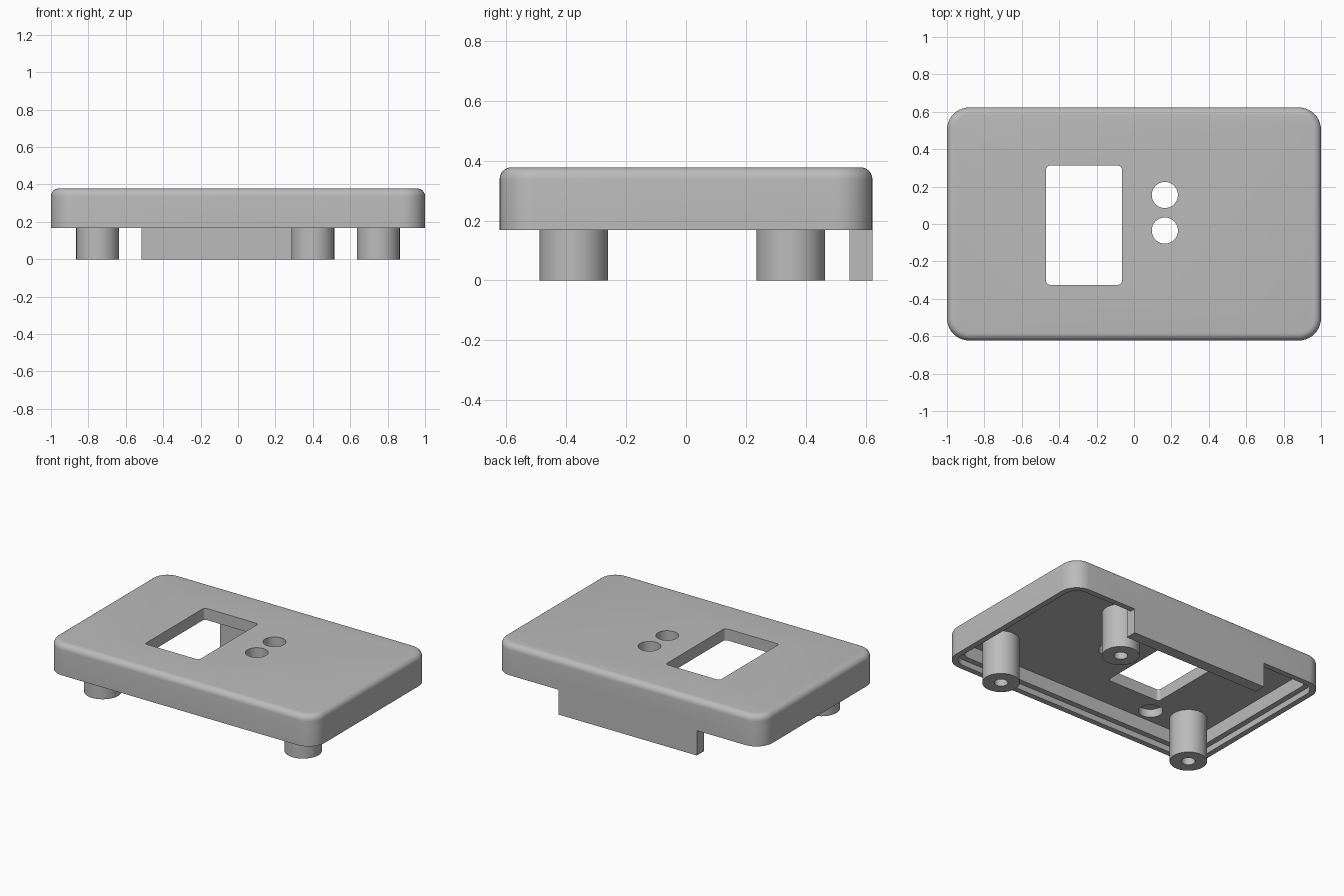
import bpy, bmesh
from math import cos, sin, pi, radians

old = bpy.data.objects.get("Cube")
if old:
    bpy.data.objects.remove(old, do_unlink=True)

grey = bpy.data.materials.new("matte grey")
grey.use_nodes = True
grey.diffuse_color = (0.5, 0.5, 0.5, 1)
grey.node_tree.nodes["Principled BSDF"].inputs["Base Color"].default_value = (0.5, 0.5, 0.5, 1)


def rounded_rect(x0, x1, y0, y1, r, steps=10):
    """Counter-clockwise outline with rounded corners."""
    corners = [(x1 - r, y1 - r), (x0 + r, y1 - r), (x0 + r, y0 + r), (x1 - r, y0 + r)]
    return [(cx + r * cos(pi / 2 * (q + i / steps)), cy + r * sin(pi / 2 * (q + i / steps)))
            for q, (cx, cy) in enumerate(corners) for i in range(steps + 1)]


def circle(cx, cy, r, n=40):
    return [(cx + r * cos(2 * pi * i / n), cy + r * sin(2 * pi * i / n)) for i in range(n)]


def prism(name, outline, z0, z1, fillet=0):
    bm = bmesh.new()
    base = bm.faces.new([bm.verts.new((x, y, z0)) for x, y in outline])
    up = bmesh.ops.extrude_face_region(bm, geom=[base])["geom"]
    bmesh.ops.translate(bm, vec=(0, 0, z1 - z0),
                        verts=[v for v in up if isinstance(v, bmesh.types.BMVert)])
    bmesh.ops.recalc_face_normals(bm, faces=bm.faces)
    if fillet:
        rim = [e for e in bm.edges if all(v.co.z > z1 - 1e-5 for v in e.verts)]
        bmesh.ops.bevel(bm, geom=rim, offset=fillet, segments=6, profile=0.5, affect='EDGES')
    mesh = bpy.data.meshes.new(name)
    bm.to_mesh(mesh)
    bm.free()
    mesh.materials.append(grey)
    obj = bpy.data.objects.new(name, mesh)
    bpy.context.collection.objects.link(obj)
    return obj


def activate(obj):
    bpy.ops.object.select_all(action='DESELECT')
    obj.select_set(True)
    bpy.context.view_layer.objects.active = obj


def combine(obj, tool, operation='DIFFERENCE'):
    mod = obj.modifiers.new("combine", 'BOOLEAN')
    mod.operation, mod.solver, mod.object = operation, 'EXACT', tool
    activate(obj)
    bpy.ops.object.modifier_apply(modifier=mod.name)
    bpy.data.objects.remove(tool, do_unlink=True)


def smooth(obj):
    activate(obj)
    bpy.ops.object.shade_smooth_by_angle(angle=radians(30))


W, D = 1.0, 0.623                # half width and half depth
RIM, CEIL, TOP = 0.168, 0.30, 0.378
WALL, LIP = 0.076, 0.038

# Lid shell: hollow underside with a stepped rim
lid = prism("lid", rounded_rect(-W, W, -D, D, 0.12), RIM, TOP, fillet=0.04)
for inset, top, r in ((WALL, CEIL, 0.05), (LIP, RIM + 0.04, 0.085)):
    combine(lid, prism("hollow", rounded_rect(inset - W, W - inset, inset - D, D - inset, r),
                       RIM - 0.1, top))

# Display window, two button holes and a blind pocket underneath
combine(lid, prism("window_cutter", rounded_rect(-0.47, -0.065, -0.325, 0.312, 0.02), 0.2, 0.5))
for y in (0.155, -0.035):
    combine(lid, prism("button_cutter", circle(0.165, y, 0.07), 0.2, 0.5))
combine(lid, prism("pocket_cutter", circle(-0.51, -0.45, 0.075), 0.25, 0.355))

# Tab hanging from the back wall
tab = [(-0.517, D - WALL), (0.517, D - WALL), (0.517, D), (-0.517, D)]
combine(lid, prism("back_tab", tab, 0, RIM + 0.06), 'UNION')
smooth(lid)

# Screw posts with blind bores
for name, x, y in (("post_front_right", -0.75, -0.375), ("post_front_left", 0.75, -0.375),
                   ("post_back_left", 0.4, 0.35)):
    post = prism(name, circle(x, y, 0.115), 0, CEIL + 0.01)
    combine(post, prism("bore", circle(x, y, 0.042), -0.1, 0.26))
    smooth(post)
